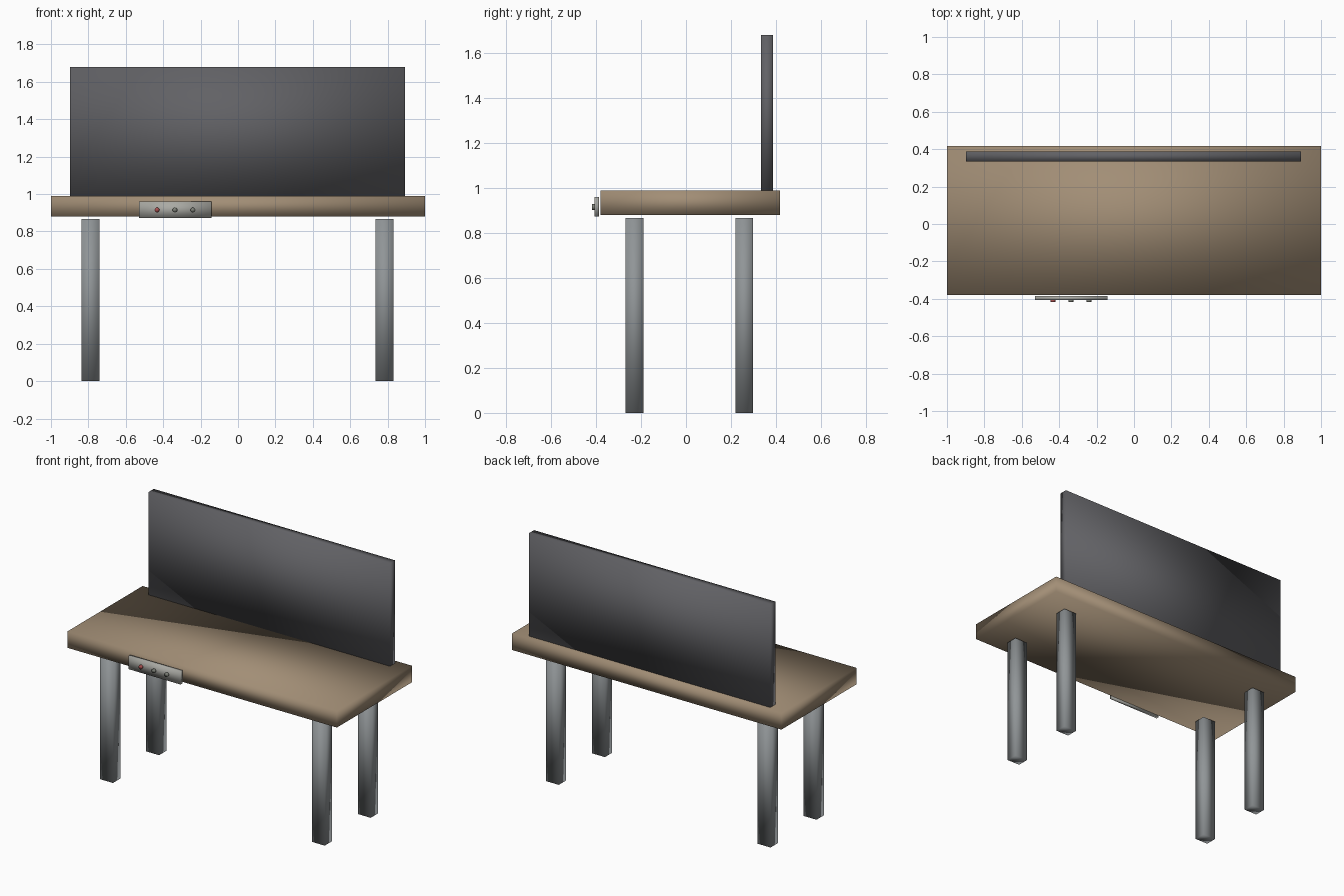
import bpy
from math import pi

if "Cube" in bpy.data.objects:
    bpy.data.objects.remove(bpy.data.objects["Cube"])


def material(name, rgb):
    m = bpy.data.materials.new(name)
    m.diffuse_color = (*rgb, 1)
    m.use_nodes = True
    m.node_tree.nodes["Principled BSDF"].inputs["Base Color"].default_value = m.diffuse_color
    return m


def finish(name, mat):
    ob = bpy.context.object
    ob.name = name
    ob.data.materials.append(mat)
    bpy.ops.object.transform_apply(location=False, rotation=True, scale=True)
    bpy.ops.object.shade_smooth()
    return ob


def box(name, x, y, z, mat):
    """Box spanning the (min, max) ranges given on each axis."""
    spans = (x, y, z)
    bpy.ops.mesh.primitive_cube_add(size=1, location=[(a + b) / 2 for a, b in spans])
    bpy.context.object.scale = [b - a for a, b in spans]
    return finish(name, mat)


wood = material("wood", (0.36, 0.27, 0.18))
steel = material("steel", (0.28, 0.30, 0.31))
dark = material("dark_grey", (0.12, 0.12, 0.13))
plate = material("plate_grey", (0.40, 0.40, 0.37))
red = material("red", (0.40, 0.08, 0.08))
button_grey = material("button_grey", (0.20, 0.21, 0.18))

# Table top and upright back panel
box("table_top", (-1, 1), (-0.38, 0.417), (0.88, 0.99), wood)
box("back_panel", (-0.897, 0.894), (0.334, 0.388), (0.99, 1.68), dark)

# Four legs
for side, x in (("left", -0.788), ("right", 0.783)):
    for end, y in (("front", -0.229), ("back", 0.259)):
        box(f"{end}_{side}_leg", (x - 0.048, x + 0.048), (y - 0.039, y + 0.039),
            (0, 0.867), steel)

# Control plate on the front edge
box("control_plate", (-0.529, -0.142), (-0.406, -0.386), (0.873, 0.961), plate)

# Three round buttons
for i, mat in enumerate((red, button_grey, button_grey)):
    bpy.ops.mesh.primitive_cylinder_add(
        vertices=12, radius=0.013, depth=0.016,
        location=(-0.433 + 0.096 * i, -0.410, 0.915), rotation=(pi / 2, 0, 0))
    finish(f"button_{i + 1}", mat)
